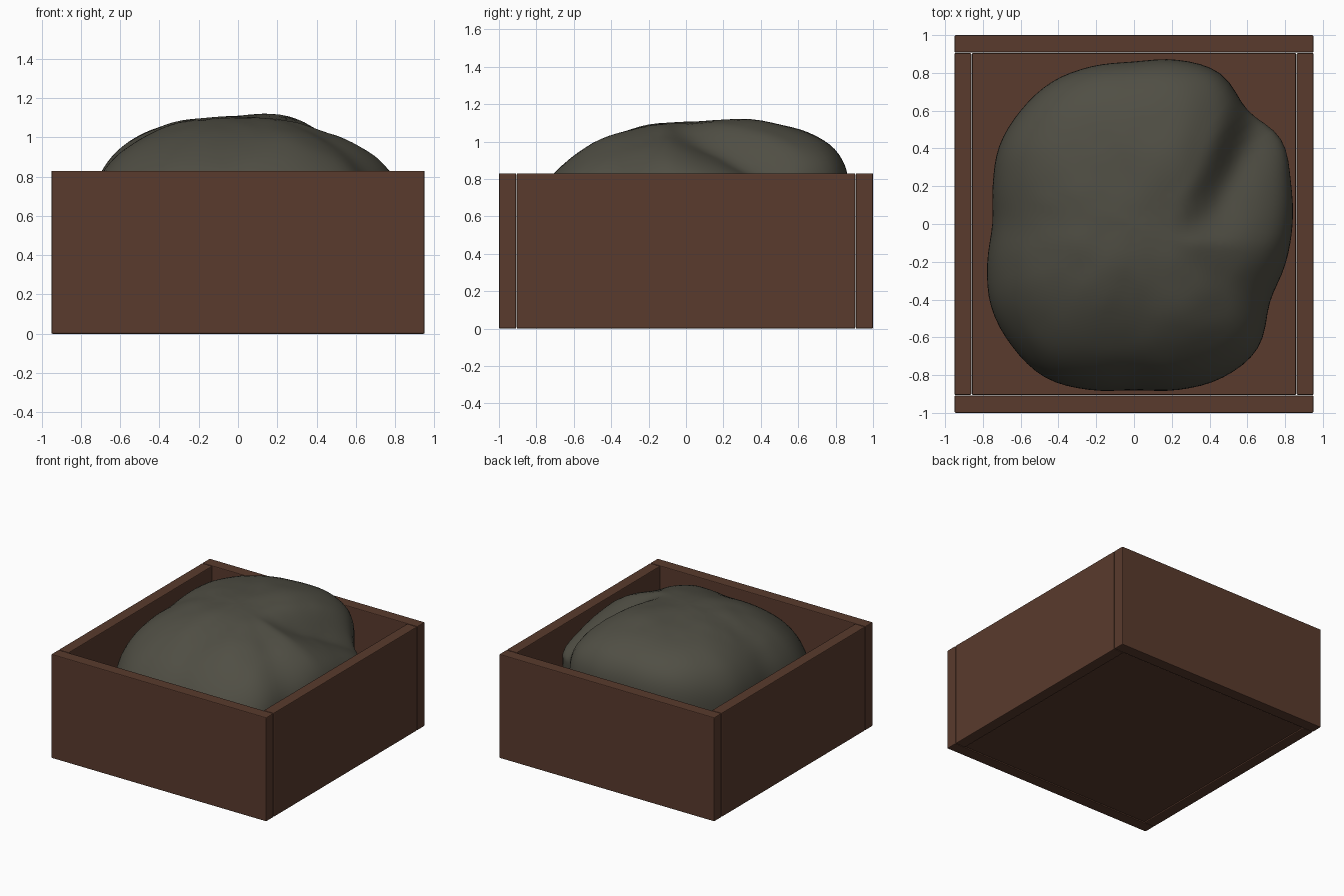
import bpy
import bmesh
import math
from mathutils import Vector, noise

if "Cube" in bpy.data.objects:
    bpy.data.objects.remove(bpy.data.objects["Cube"], do_unlink=True)


def make_material(name, rgb):
    mat = bpy.data.materials.new(name)
    mat.use_nodes = True
    mat.diffuse_color = (*rgb, 1)
    mat.node_tree.nodes["Principled BSDF"].inputs["Base Color"].default_value = (*rgb, 1)
    return mat


wood = make_material("brown_wood", (0.10, 0.043, 0.026))
stone = make_material("grey_stone", (0.08, 0.077, 0.058))


def add_object(name, bm, mat):
    mesh = bpy.data.meshes.new(name)
    bm.to_mesh(mesh)
    bm.free()
    mesh.materials.append(mat)
    obj = bpy.data.objects.new(name, mesh)
    bpy.context.collection.objects.link(obj)
    return obj


def add_board(name, low, high):
    bm = bmesh.new()
    bmesh.ops.create_cube(bm, size=1)
    for v in bm.verts:
        v.co = Vector([lo + (c + 0.5) * (hi - lo) for c, lo, hi in zip(v.co, low, high)])
    obj = add_object(name, bm, wood)
    bevel = obj.modifiers.new("soft_edges", "BEVEL")
    bevel.width = 0.006
    bevel.segments = 2


# Crate: floor and four walls
top = 0.83
add_board("floor", (-0.858, -0.905, 0.005), (0.858, 0.905, 0.09))
add_board("front_wall", (-0.95, -1, 0), (0.95, -0.908, top))
add_board("back_wall", (-0.95, 0.908, 0), (0.95, 1, top))
add_board("right_wall", (-0.95, -0.905, 0), (-0.861, 0.905, top))
add_board("left_wall", (0.861, -0.905, 0), (0.95, 0.905, top))

# Boulder: plan radius at even angles, starting at +x
outline = [0.84, 0.86, 0.90, 0.85, 0.92, 0.90, 0.86, 0.865, 0.87, 0.85, 0.825, 0.775,
           0.75, 0.805, 0.875, 0.915, 0.94, 0.91, 0.88, 0.91, 0.94, 0.93, 0.83, 0.83]
# Height of the widest level and roundness: +x, +y, -x, -y
waist = [0.60, 0.68, 0.55, 0.40]
squareness = [2.6, 3.2, 2.3, 2.0]


def sample(values, angle):
    """Smooth closed curve through evenly spaced values."""
    n = len(values)
    f = (angle / math.tau) % 1 * n
    i, t = int(f), f % 1
    a, b, c, d = (values[(i + k) % n] for k in (-1, 0, 1, 2))
    return b + 0.5 * t * (c - a + t * (2 * a - 5 * b + 4 * c - d + t * (3 * (b - c) + d - a)))


def smoothstep(low, high, x):
    t = min(1, max(0, (x - low) / (high - low)))
    return t * t * (3 - 2 * t)


def crest(x, y):
    """Upper height: a broad top, falling away beyond the diagonal crease."""
    side = (x - 0.33) * 0.9 - (y - 0.15) * 0.43
    z = 1.105 + 0.02 * math.exp(-((x - 0.2) ** 2 + (y - 0.42) ** 2) / 0.06)
    z -= 0.03 * smoothstep(0.2, 0.5, x)
    return z - smoothstep(-0.05, 0.15, side) * 0.5 * max(0, y + 0.1)


bm = bmesh.new()
bmesh.ops.create_uvsphere(bm, u_segments=96, v_segments=56, radius=1)
for v in bm.verts:
    angle = math.atan2(v.co.y, v.co.x)
    flat, up = math.hypot(v.co.x, v.co.y), v.co.z
    n = sample(squareness, angle) if up > 0 else 2.5
    scale = (flat ** n + abs(up) ** n) ** (-1 / n)
    r = sample(outline, angle) * flat * scale
    x, y = r * math.cos(angle), r * math.sin(angle)
    mid = sample(waist, angle)
    reach = crest(x, y) - mid if up > 0 else mid - 0.1
    co = Vector((x, y, mid + up * scale * reach))
    bump = noise.noise(co * 3.5) * 0.012 + noise.noise(co * 9) * 0.005
    v.co = co + Vector((0, 0, bump)) * max(0, up)
for face in bm.faces:
    face.smooth = True
boulder = add_object("boulder", bm, stone)
smooth = boulder.modifiers.new("weathering", "SMOOTH")
smooth.factor = 0.5
smooth.iterations = 2
